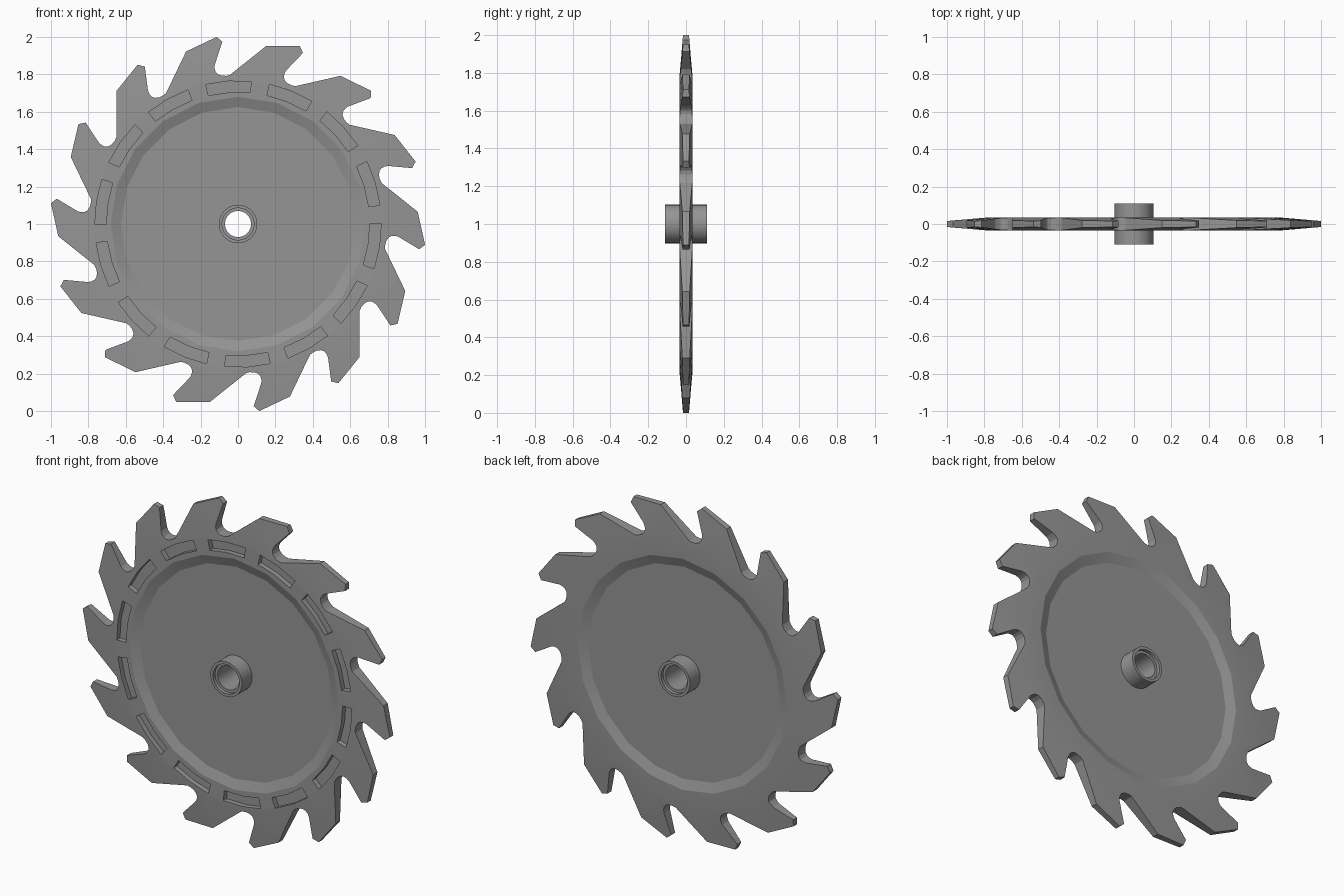
import bpy, bmesh
from math import sin, cos, pi, radians, hypot

cube = bpy.data.objects.get("Cube")
if cube:
    bpy.data.objects.remove(cube, do_unlink=True)

TEETH, HALF, CENTER = 14, 0.035, 1.0
STEP = 2 * pi / TEETH

steel = bpy.data.materials.new("grey steel")
steel.use_nodes = True
GREY = (0.3, 0.3, 0.3, 1)
steel.diffuse_color = GREY
steel.node_tree.nodes["Principled BSDF"].inputs["Base Color"].default_value = GREY


def circle(r, n):
    return [(r * sin(2 * pi * i / n), r * cos(2 * pi * i / n)) for i in range(n)]


def turn(points, a):
    """Rotate points clockwise as seen from the front."""
    return [(x * cos(a) + z * sin(a), z * cos(a) - x * sin(a)) for x, z in points]


def loop(bm, points, y):
    return [bm.verts.new((x, y, z)) for x, z in points]


def bridge(bm, a, b):
    n = len(a)
    for i in range(n):
        j = (i + 1) % n
        bm.faces.new((a[i], a[j], b[j], b[i]))


def fill(bm, loops):
    """Fill a flat region bounded by an outer loop and hole loops."""
    edges = []
    for vs in loops:
        for i, v in enumerate(vs):
            w = vs[(i + 1) % len(vs)]
            edges.append(bm.edges.get((v, w)) or bm.edges.new((v, w)))
    bmesh.ops.triangle_fill(bm, use_beauty=True, use_dissolve=False,
                            edges=edges, normal=(0, 1, 0))


def finish(bm, name, angle):
    bmesh.ops.recalc_face_normals(bm, faces=bm.faces[:])
    mesh = bpy.data.meshes.new(name)
    bm.to_mesh(mesh)
    bm.free()
    mesh.materials.append(steel)
    ob = bpy.data.objects.new(name, mesh)
    ob.location.z = CENTER
    bpy.context.collection.objects.link(ob)
    bpy.ops.object.select_all(action="DESELECT")
    ob.select_set(True)
    bpy.context.view_layer.objects.active = ob
    bpy.ops.object.shade_smooth_by_angle(angle=radians(angle))


# One tooth and its rounded gullet, repeated clockwise
tooth = [(-0.043, 0.797), (0.15, 0.951), (0.331, 0.95), (0.347, 0.914),
         (0.257, 0.82), (0.248, 0.802), (0.245, 0.785), (0.25, 0.768),
         (0.265, 0.752), (0.287, 0.741)]
outline = [p for i in range(TEETH) for p in turn(tooth, i * STEP)]

# One curved slot
arc = [radians(a) for a in (103, 94, 84.7)]
slot = ([(0.765 * cos(a), 0.765 * sin(a)) for a in arc]
        + [(0.705 * cos(a), 0.705 * sin(a)) for a in reversed(arc)])

# Saw blade: tapered teeth, flat band, dished centre on both sides
bm = bmesh.new()
rims, bores = [], []
for side in (-1, 1):
    y = side * HALF
    rim = loop(bm, outline, y)
    band = loop(bm, circle(0.778, 28), y)
    dish = loop(bm, circle(0.68, 20), y)
    floor = loop(bm, circle(0.625, 20), side * 0.015)
    bore = loop(bm, circle(0.09, 20), side * 0.015)
    fill(bm, [rim, band])
    slots = []
    if side < 0:  # slots are sunk into the front only
        for i in range(TEETH):
            pts = turn(slot, i * STEP)
            top, bottom = loop(bm, pts, y), loop(bm, pts, y + 0.03)
            bridge(bm, top, bottom)
            bm.faces.new(bottom)
            slots.append(top)
    fill(bm, [band, dish] + slots)
    bridge(bm, dish, floor)
    bridge(bm, floor, bore)
    for v in rim:  # thin the teeth toward their tips
        r = hypot(v.co.x, v.co.z)
        v.co.y = side * (HALF - 0.019 * max(0, r - 0.778) / 0.225)
    rims.append(rim)
    bores.append(bore)
bridge(bm, *rims)
bridge(bm, *bores)
finish(bm, "saw_blade", 17)

# Hub: tube with a stepped bore at each end
bm = bmesh.new()
profile = [(0.103, -0.11), (0.103, 0.11), (0.086, 0.11), (0.086, 0.09),
           (0.07, 0.09), (0.07, -0.09), (0.086, -0.09), (0.086, -0.11)]
rings = [loop(bm, circle(r, 24), y) for r, y in profile]
for i, ring in enumerate(rings):
    bridge(bm, ring, rings[(i + 1) % len(rings)])
finish(bm, "hub", 30)
